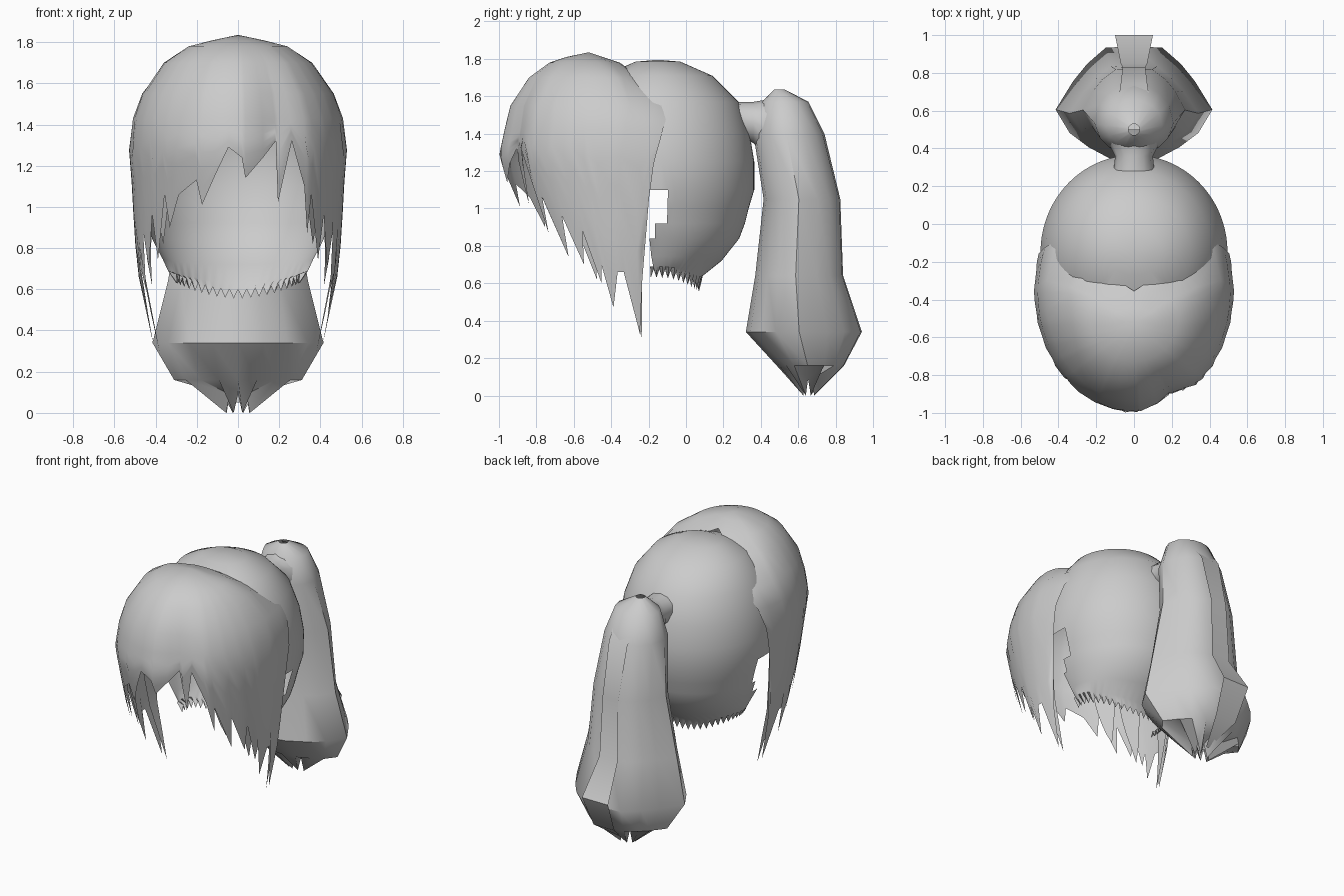
import bpy, bmesh, math
from math import sin, cos, radians

if "Cube" in bpy.data.objects:
    bpy.data.objects.remove(bpy.data.objects["Cube"])

hair = bpy.data.materials.new("hair_grey")
hair.diffuse_color = (0.6, 0.6, 0.6, 1)
hair.use_nodes = True
hair.node_tree.nodes["Principled BSDF"].inputs["Base Color"].default_value = hair.diffuse_color


def grid(name, rows, keep=lambda c: True, closed=False, angle=50):
    """Skin rows of points (top to bottom, left to right seen from outside)."""
    bm = bmesh.new()
    vs = [[bm.verts.new(p) for p in row] for row in rows]
    n = len(rows[0])
    for r in range(len(rows) - 1):
        for c in range(n if closed else n - 1):
            d = (c + 1) % n
            bm.faces.new((vs[r][c], vs[r + 1][c], vs[r + 1][d], vs[r][d]))
    bad = [f for f in bm.faces if not keep(f.calc_center_median())]
    bmesh.ops.delete(bm, geom=bad, context='FACES')
    bmesh.ops.remove_doubles(bm, verts=bm.verts, dist=0.0005)
    me = bpy.data.meshes.new(name)
    bm.to_mesh(me)
    bm.free()
    ob = bpy.data.objects.new(name, me)
    bpy.context.collection.objects.link(ob)
    me.materials.append(hair)
    bpy.ops.object.select_all(action='DESELECT')
    ob.select_set(True)
    bpy.context.view_layer.objects.active = ob
    bpy.ops.object.shade_smooth_by_angle(angle=radians(angle))
    return ob


def sample(table, z):
    """Interpolate a table whose first column is a falling height."""
    if z >= table[0][0]:
        return table[0][1:]
    for p, q in zip(table, table[1:]):
        if z >= q[0]:
            t = (p[0] - z) / (p[0] - q[0])
            return [u + (v - u) * t for u, v in zip(p[1:], q[1:])]
    return table[-1][1:]


# Scalp cap: dome with ear notches and a small toothed hem at the nape
CAP = [(1.795, 0, 0), (1.785, .12, .15), (1.71, .29, .30), (1.57, .43, .41),
       (1.40, .49, .47), (1.25, .515, .495), (1.10, .515, .49), (1.0, .485, .46),
       (.92, .465, .44), (.84, .435, .415), (.72, .34, .365), (.64, .24, .34), (.555, .22, .30)]
rows = []
for i, (z, ry, rx) in enumerate(CAP):
    row = []
    for k in range(91):
        a = radians(-180 + 4 * k)
        zz = z + max(0, i - 9) / 3 * 0.075 * sin(a) ** 2
        if i == len(CAP) - 1 and k % 2:
            zz += 0.045
        row.append((-rx * sin(a), -0.15 + ry * cos(a), zz))
    rows.append(row)


def cap_keep(c):
    if c.z > 1.10:
        return c.y > -0.42
    return c.y > (-0.11 if c.z > 0.9 else -0.15 if c.z > 0.84 else -0.19)


grid("scalp_cap", rows, cap_keep)

# Fringe and side locks: one shell whose lower edge is cut into strands
# columns: height, centre y, half width, half depth, angular reach
FRINGE = [(1.835, -.52, 0, 0, 180), (1.81, -.51, .12, .13, 180),
          (1.78, -.48, .24, .25, 180), (1.70, -.42, .36, .42, 150),
          (1.55, -.38, .465, .56, 122), (1.43, -.36, .51, .61, 113),
          (1.29, -.35, .53, .65, 107), (1.10, -.34, .515, .61, 103),
          (.90, -.33, .505, .56, 103), (.70, -.32, .49, .48, 103),
          (.30, -.30, .41, .33, 100)]


def fringe_point(a, z, scale=1.0):
    yc, rx, ry, reach = sample(FRINGE, z)
    # shallow parting groove right of centre
    depth = 0.07 * min(1, max(0, (1.80 - z) / 0.3))
    scale *= 1 - depth * math.exp(-((a - 22) / 11) ** 2)
    s = max(0, (abs(a) - 70) / 33)
    a = radians(a + math.copysign((reach - 103) * s, a))
    # the crown drops steeply behind its peak
    back = 0.5 if cos(a) < 0 and z > 1.65 else 1
    return (rx * scale * sin(a), yc - ry * scale * back * cos(a), z)


# Strand notches and tips, as (angle from the front, height)
SIDE = [(44, 1.06), (52, .74), (55, .96), (62, .70), (66, .88), (72, .60),
        (74, .70), (78, .47), (84, .66), (88, .66), (97, .33), (100, .62), (103, 1.10)]
MIDDLE = [(-41, .90), (-34, 1.06), (-23, 1.13), (-20, 1.01), (-12, 1.16), (-5, 1.29),
          (2, 1.24), (4, 1.14), (14, 1.24), (22, 1.32), (24, 1.02), (31, 1.32), (39, 1.10),
          (42, .87)]
EDGE = [(-a, z) for a, z in reversed(SIDE)] + MIDDLE + SIDE
TOPS = [f[0] for f in FRINGE[:6]]
rows = [[fringe_point(a, z) for a, low in EDGE] for z in TOPS]
for i in range(1, 6):
    rows.append([fringe_point(a, 1.43 + (low - 1.43) * i / 5) for a, low in EDGE])
grid("fringe", rows, angle=60)

# Inner locks hanging just inside the fringe at each side
for side, label in ((-1, "left"), (1, "right")):
    for j, (a0, a1, tip, low) in enumerate(((42, 56, 50, .82), (58, 74, 68, .62),
                                            (86, 101, 99, .30))):
        rows = []
        for i in range(6):
            t = i / 5
            z = 1.25 + (low - 1.25) * t
            k = t ** 2
            pair = [fringe_point(side * (a + (tip - a) * k), z, 0.95) for a in (a0, a1)]
            rows.append(pair if side > 0 else pair[::-1])
        grid(f"inner_lock_{label}_{j}", rows)

# Ponytail: panelled tube with a pointed, split bottom
# half section of the tube in unit size, from its front to its back
SECTION = [(0, -1), (.30, -.92), (.58, -.72), (.82, -.48), (1, -.08), (.78, .40),
           (.60, .70), (.36, .98), (0, 1)]
RING = SECTION + [(-x, y) for x, y in SECTION[-2:0:-1]]
TAIL = [(1.635, .50, .03, .03), (1.57, .53, .15, .125), (1.40, .55, .21, .19),
        (1.05, .62, .27, .205), (.64, .605, .34, .235), (.34, .63, .415, .31),
        (.16, .665, .31, .18), (.0, .655, .07, .03)]
rows = []
for i, (z, yc, rx, ry) in enumerate(TAIL):
    row = []
    for k, (x, y) in enumerate(RING):
        up = 0.09 if i == len(TAIL) - 1 and k % 2 == 0 else 0
        # upper rings are rounder than the lower ones
        m = min(1, max(0, (1.5 - z) / 0.6))
        q = m + (1 - m) / math.hypot(x, y)
        row.append((rx * x * q, yc + ry * y * q, z + up))
    rows.append(row)
grid("ponytail", rows, closed=True, angle=45)

# Flat strand running down the back of the ponytail
STRIP = [(.60, 1.58, .09), (.745, 1.40, .07), (.83, 1.05, .06), (.85, .64, .07),
         (1.0, .40, .10), (.90, .18, .08), (.72, .05, .01)]
grid("ponytail_back_strand", [[(w, y, z), (-w, y, z)] for y, z, w in STRIP])

# Gathered neck joining the ponytail to the cap
NECK = [(.27, 1.48, .11, .09), (.36, 1.46, .10, .11), (.42, 1.43, .13, .15),
        (.50, 1.42, .17, .19)]
rows = []
for y, zc, rx, rz in NECK:
    rows.append([(rx * cos(2 * math.pi * k / 12), y, zc + rz * sin(2 * math.pi * k / 12))
                 for k in range(12)])
grid("ponytail_neck", rows[::-1], closed=True)
